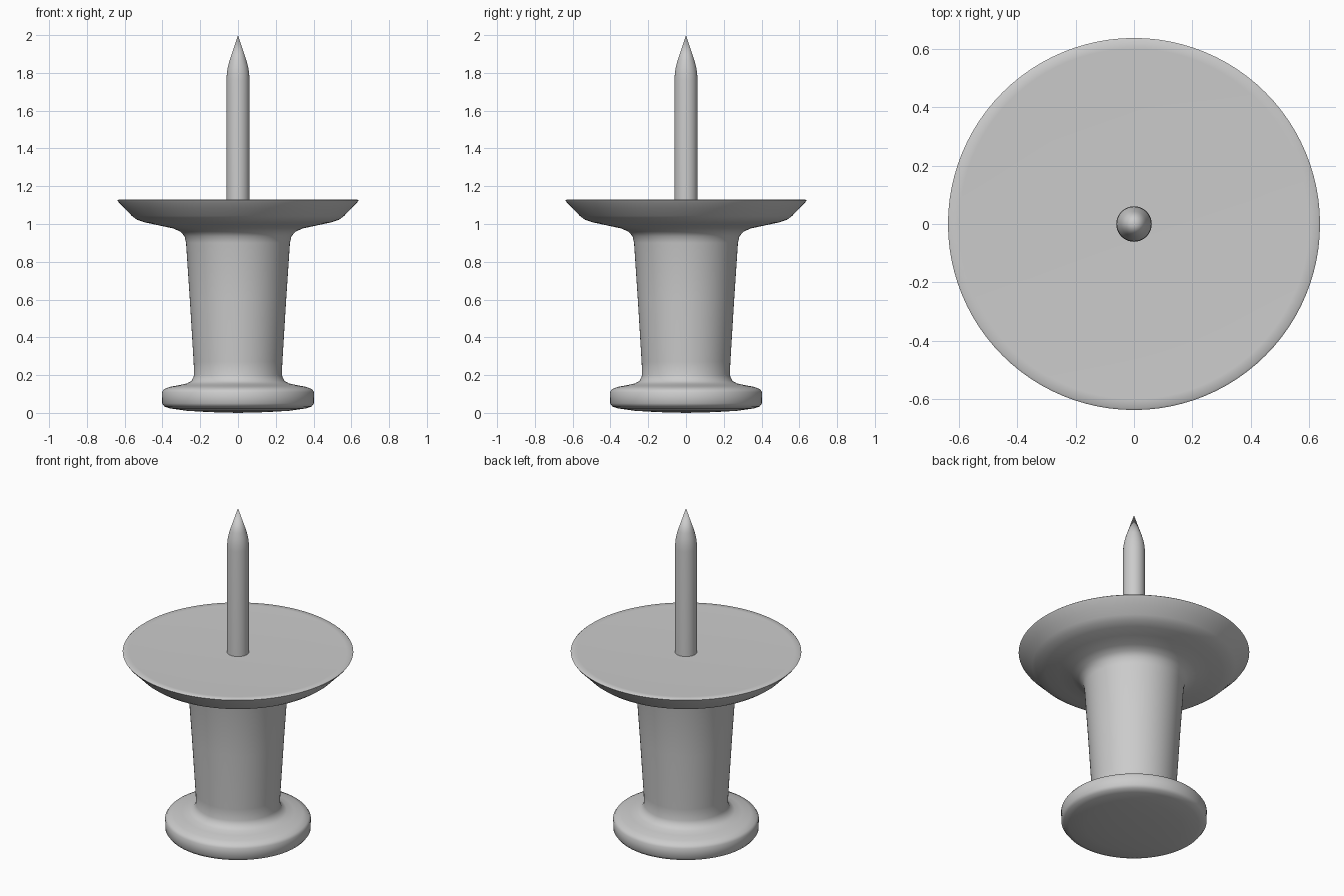
import bpy, bmesh, math
from mathutils import Matrix

cube = bpy.data.objects.get("Cube")
if cube:
    bpy.data.objects.remove(cube, do_unlink=True)


def make_material(name, color):
    mat = bpy.data.materials.new(name)
    mat.use_nodes = True
    mat.diffuse_color = color
    mat.node_tree.nodes["Principled BSDF"].inputs["Base Color"].default_value = color
    return mat


def lathe(name, profile, mat, sides, sharp_angle):
    """Spin a (radius, height) profile around the z axis."""
    bm = bmesh.new()
    verts = [bm.verts.new((r, 0, z)) for r, z in profile]
    edges = [bm.edges.new(pair) for pair in zip(verts, verts[1:])]
    bmesh.ops.spin(bm, geom=verts + edges, cent=(0, 0, 0), axis=(0, 0, 1),
                   angle=math.tau, steps=sides, use_duplicate=False)
    bmesh.ops.remove_doubles(bm, verts=bm.verts, dist=0.0005)
    bmesh.ops.recalc_face_normals(bm, faces=bm.faces)
    mesh = bpy.data.meshes.new(name)
    bm.to_mesh(mesh)
    bm.free()
    mesh.materials.append(mat)
    obj = bpy.data.objects.new(name, mesh)
    bpy.context.collection.objects.link(obj)
    bpy.ops.object.select_all(action='DESELECT')
    obj.select_set(True)
    bpy.context.view_layer.objects.active = obj
    bpy.ops.object.shade_smooth_by_angle(angle=math.radians(sharp_angle))
    return obj


grey = make_material("light grey", (0.6, 0.6, 0.6, 1))

# Handle: rounded foot, flared grip and wide dished collar
handle_profile = [
    (0, 0), (0.15, 0.004), (0.27, 0.011), (0.36, 0.024), (0.39, 0.034),
    (0.402, 0.05), (0.403, 0.11), (0.393, 0.125), (0.36, 0.138),
    (0.31, 0.147), (0.27, 0.156), (0.245, 0.17), (0.232, 0.2),
    (0.235, 0.27), (0.255, 0.6), (0.275, 0.9), (0.283, 0.935),
    (0.305, 0.96), (0.345, 0.977), (0.42, 0.993), (0.49, 1.008),
    (0.535, 1.023), (0.562, 1.043), (0.6, 1.083), (0.63, 1.113),
    (0.638, 1.125), (0.632, 1.13), (0.6, 1.129), (0.4, 1.125), (0, 1.122),
]
lathe("handle", handle_profile, grey, 96, 50)

# Pin: straight shaft easing into a sharp point
pin_profile = [(0, 1.1), (0.061, 1.1), (0.061, 1.76), (0.059, 1.8),
               (0.053, 1.835), (0.044, 1.868), (0, 2)]
lathe("pin", pin_profile, grey, 48, 50)
